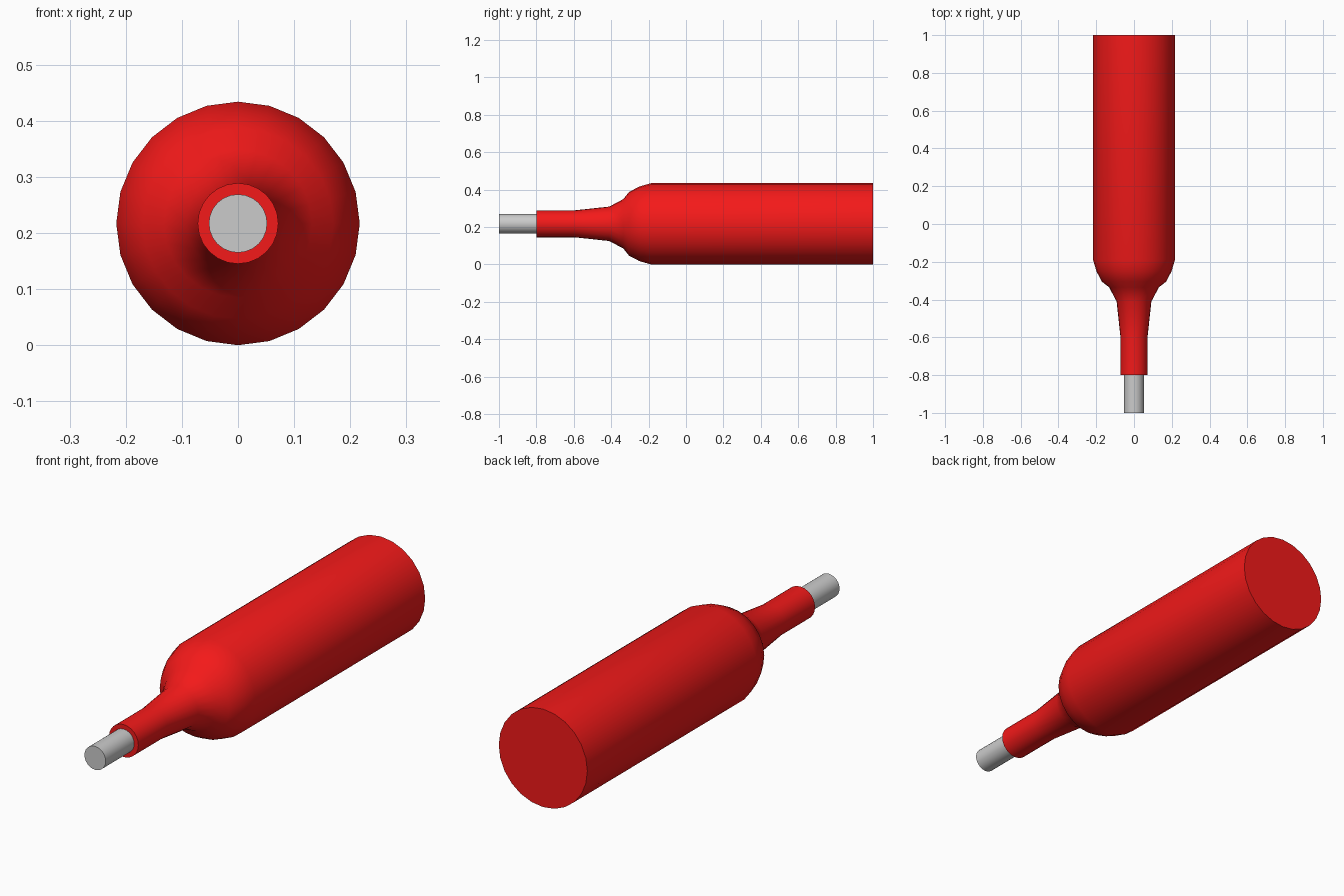
import bpy, bmesh, math

if "Cube" in bpy.data.objects:
    bpy.data.objects.remove(bpy.data.objects["Cube"])

AXIS_Z = 0.217
SIDES = 24


def lathe(name, profile, sides, color=None):
    """Revolve (y, radius) points around the lengthwise axis, with capped ends."""
    bm = bmesh.new()
    rings = []
    for y, r in profile:
        rings.append([bm.verts.new((r * math.sin(2 * math.pi * i / sides), y,
                                    AXIS_Z + r * math.cos(2 * math.pi * i / sides)))
                      for i in range(sides)])
    for a, b in zip(rings, rings[1:]):
        for i in range(sides):
            j = (i + 1) % sides
            bm.faces.new((a[i], a[j], b[j], b[i]))
    bm.faces.new(rings[0])
    bm.faces.new(rings[-1])
    bmesh.ops.recalc_face_normals(bm, faces=bm.faces)
    mesh = bpy.data.meshes.new(name)
    bm.to_mesh(mesh)
    bm.free()
    obj = bpy.data.objects.new(name, mesh)
    bpy.context.collection.objects.link(obj)
    if color:
        mat = bpy.data.materials.new(name + "_paint")
        mat.diffuse_color = color
        mat.use_nodes = True
        mat.node_tree.nodes["Principled BSDF"].inputs["Base Color"].default_value = mat.diffuse_color
        mesh.materials.append(mat)
    bpy.ops.object.select_all(action='DESELECT')
    obj.select_set(True)
    bpy.context.view_layer.objects.active = obj
    bpy.ops.object.shade_smooth_by_angle(angle=math.radians(35))
    return obj


# Bottle: neck, flared shoulder and straight body
lathe("bottle", [(-0.8, 0.072), (-0.595, 0.072), (-0.41, 0.092), (-0.335, 0.132),
                 (-0.305, 0.17), (-0.25, 0.199), (-0.188, 0.217), (1.0, 0.217)],
      SIDES, (0.9, 0.01, 0.01, 1))

# Stopper protruding from the neck
lathe("stopper", [(-1.0, 0.052), (-0.8, 0.052)], SIDES)
